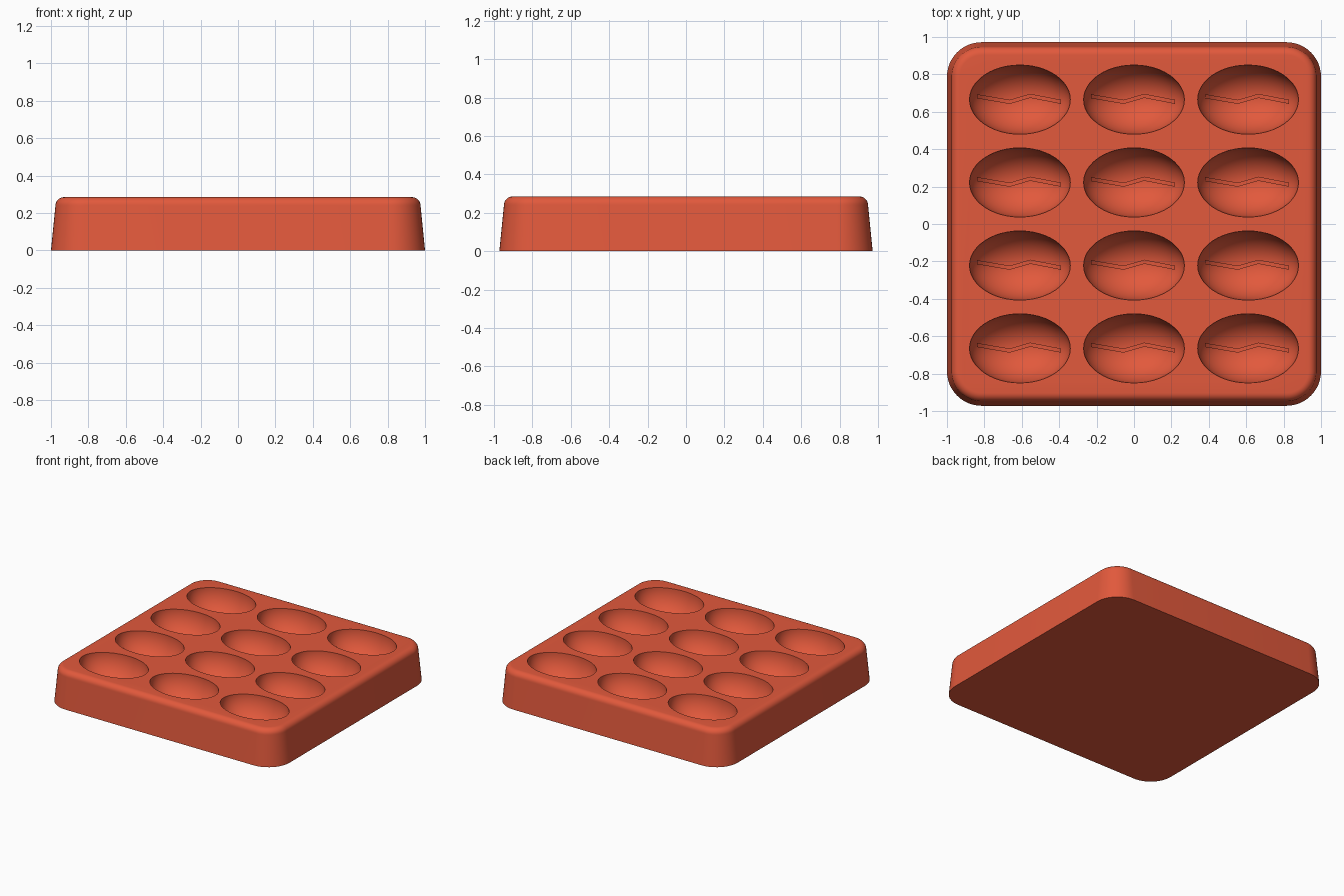
import bpy, bmesh
from math import sin, cos, pi, sqrt, radians
from mathutils import Matrix, Vector

if "Cube" in bpy.data.objects:
    bpy.data.objects.remove(bpy.data.objects["Cube"], do_unlink=True)

COLUMNS = (-0.61, 0, 0.61)
ROWS = (-0.665, -0.222, 0.222, 0.665)
HEIGHT = 0.285
HALF_X, HALF_Y, DEPTH = 0.27, 0.185, 0.21

red = bpy.data.materials.new("terracotta_red")
red.use_nodes = True
red.diffuse_color = (0.76, 0.1, 0.045, 1)
red.node_tree.nodes["Principled BSDF"].inputs["Base Color"].default_value = red.diffuse_color


def make_object(name, bm):
    mesh = bpy.data.meshes.new(name)
    bmesh.ops.recalc_face_normals(bm, faces=bm.faces)
    bm.to_mesh(mesh)
    bm.free()
    mesh.materials.append(red)
    obj = bpy.data.objects.new(name, mesh)
    bpy.context.collection.objects.link(obj)
    return obj


def activate(obj):
    bpy.ops.object.select_all(action="DESELECT")
    obj.select_set(True)
    bpy.context.view_layer.objects.active = obj


def rounded_ring(bm, inset, z, steps=12):
    """Rounded rectangle of vertices, shrunk by inset."""
    radius = 0.185 - inset
    ring = []
    for quarter, (sx, sy) in enumerate(((1, 1), (-1, 1), (-1, -1), (1, -1))):
        for i in range(steps + 1):
            a = (quarter + i / steps) * pi / 2
            ring.append(bm.verts.new((sx * 0.815 + radius * cos(a),
                                      sy * 0.787 + radius * sin(a), z)))
    return ring


# Tray: drafted sides with a rounded upper edge
bm = bmesh.new()
fillet = 0.045
profile = [(0, 0)]
for i in range(9):
    a = i / 8 * pi / 2
    profile.append((0.024 + fillet * (1 - cos(a)), HEIGHT - fillet * (1 - sin(a))))
rings = [rounded_ring(bm, inset, z) for inset, z in profile]
for low, high in zip(rings, rings[1:]):
    for i in range(len(low)):
        j = (i + 1) % len(low)
        bm.faces.new((low[i], low[j], high[j], high[i]))
bm.faces.new(rings[0])
bm.faces.new(rings[-1])
tray = make_object("mould_tray", bm)

# Oval cavities cut from the top
bm = bmesh.new()
for x in COLUMNS:
    for y in ROWS:
        placement = (Matrix.Translation((x, y, HEIGHT))
                     @ Matrix.Diagonal((HALF_X, HALF_Y, DEPTH, 1))
                     @ Matrix.Rotation(radians(2), 4, "X"))
        bmesh.ops.create_uvsphere(bm, u_segments=48, v_segments=25,
                                  radius=1, matrix=placement)
cutter = make_object("cavity_cutter", bm)
cutter.hide_render = True
cut = tray.modifiers.new("cavities", "BOOLEAN")
cut.operation = "DIFFERENCE"
cut.solver = "EXACT"
cut.object = cutter
activate(tray)
bpy.ops.object.modifier_apply(modifier=cut.name)
bpy.data.objects.remove(cutter, do_unlink=True)
bpy.ops.object.shade_smooth_by_angle(angle=radians(30))

# Zigzag crease ridge along the floor of each cavity
zigzag = [(-0.23, 0.018), (-0.055, -0.012), (0.055, 0.02), (0.22, -0.012)]
path = []
for start, end in zip(zigzag, zigzag[1:]):
    for i in range(6):
        path.append(Vector(start).lerp(Vector(end), i / 6))
path.append(Vector(zigzag[-1]))

bm = bmesh.new()
for cx in COLUMNS:
    for cy in ROWS:
        previous = None
        for p in path:
            section = []
            for side, lift in ((-1, -0.008), (-1, 0.012), (1, 0.012), (1, -0.008)):
                y = p.y + side * 0.011
                floor = -DEPTH * sqrt(1 - (p.x / HALF_X) ** 2 - (y / HALF_Y) ** 2)
                section.append(bm.verts.new((cx + p.x, cy + y, HEIGHT + floor + lift)))
            if previous:
                for i in range(4):
                    j = (i + 1) % 4
                    bm.faces.new((previous[i], previous[j], section[j], section[i]))
            else:
                bm.faces.new(section)
            previous = section
        bm.faces.new(previous)
ridges = make_object("crease_ridges", bm)
activate(ridges)
bpy.ops.object.shade_smooth_by_angle(angle=radians(30))
